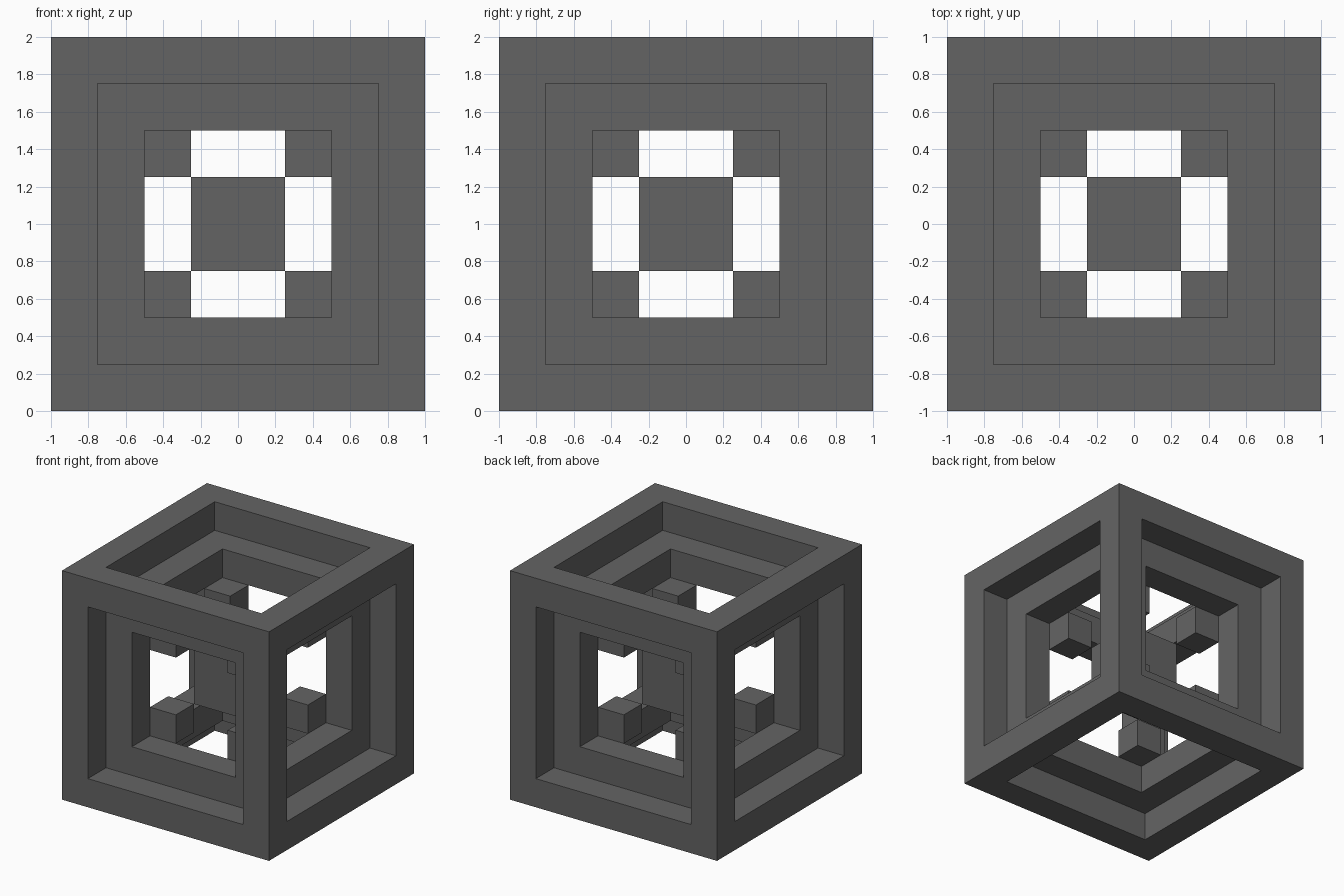
import bpy
import bmesh
from itertools import product
from mathutils import Matrix, Vector

if "Cube" in bpy.data.objects:
    bpy.data.objects.remove(bpy.data.objects["Cube"], do_unlink=True)

CELL = 0.25                      # every bar and small cube is one cell thick
CENTRE = Vector((0, 0, 1))

# Single dark grey material
GREY = (0.127, 0.127, 0.127, 1)
grey = bpy.data.materials.new("dark_grey")
grey.diffuse_color = GREY
grey.use_nodes = True
bsdf = next(n for n in grey.node_tree.nodes if n.type == 'BSDF_PRINCIPLED')
bsdf.inputs["Base Color"].default_value = GREY


def finish(bm, name, location):
    bmesh.ops.recalc_face_normals(bm, faces=bm.faces)
    mesh = bpy.data.meshes.new(name)
    bm.to_mesh(mesh)
    bm.free()
    mesh.materials.append(grey)
    obj = bpy.data.objects.new(name, mesh)
    obj.location = location
    bpy.context.collection.objects.link(obj)


def block(name, size, location):
    bm = bmesh.new()
    bmesh.ops.create_cube(bm, size=size)
    finish(bm, name, location)


def open_frame(name, size):
    """Twelve-bar cube frame: inset each side, push it in, open it, weld inside."""
    bm = bmesh.new()
    bmesh.ops.create_cube(bm, size=size)
    bm.normal_update()
    sides = bm.faces[:]
    bmesh.ops.inset_individual(bm, faces=sides, thickness=CELL, use_even_offset=True)
    bm.normal_update()
    ends = bmesh.ops.extrude_discrete_faces(bm, faces=sides)["faces"]
    for face in ends:
        # dominant axis of the side, pointing outwards
        c = face.calc_center_median()
        inward = -c.normalized() * CELL
        bmesh.ops.translate(bm, verts=face.verts[:], vec=inward)
    bmesh.ops.delete(bm, geom=ends, context='FACES')
    bmesh.ops.remove_doubles(bm, verts=bm.verts[:], dist=0.001)
    finish(bm, name, CENTRE)


# Two nested frames
open_frame("outer_frame", 2.0)
open_frame("inner_frame", 1.5)

# Core cube with a small cube at each of its corners
block("core_cube", 2 * CELL, CENTRE)
for sx, sy, sz in product((-1, 1), repeat=3):
    name = "corner_cube_{}_{}_{}".format("left" if sx > 0 else "right",
                                         "back" if sy > 0 else "front",
                                         "top" if sz > 0 else "bottom")
    block(name, CELL, CENTRE + Vector((sx, sy, sz)) * 1.5 * CELL)
